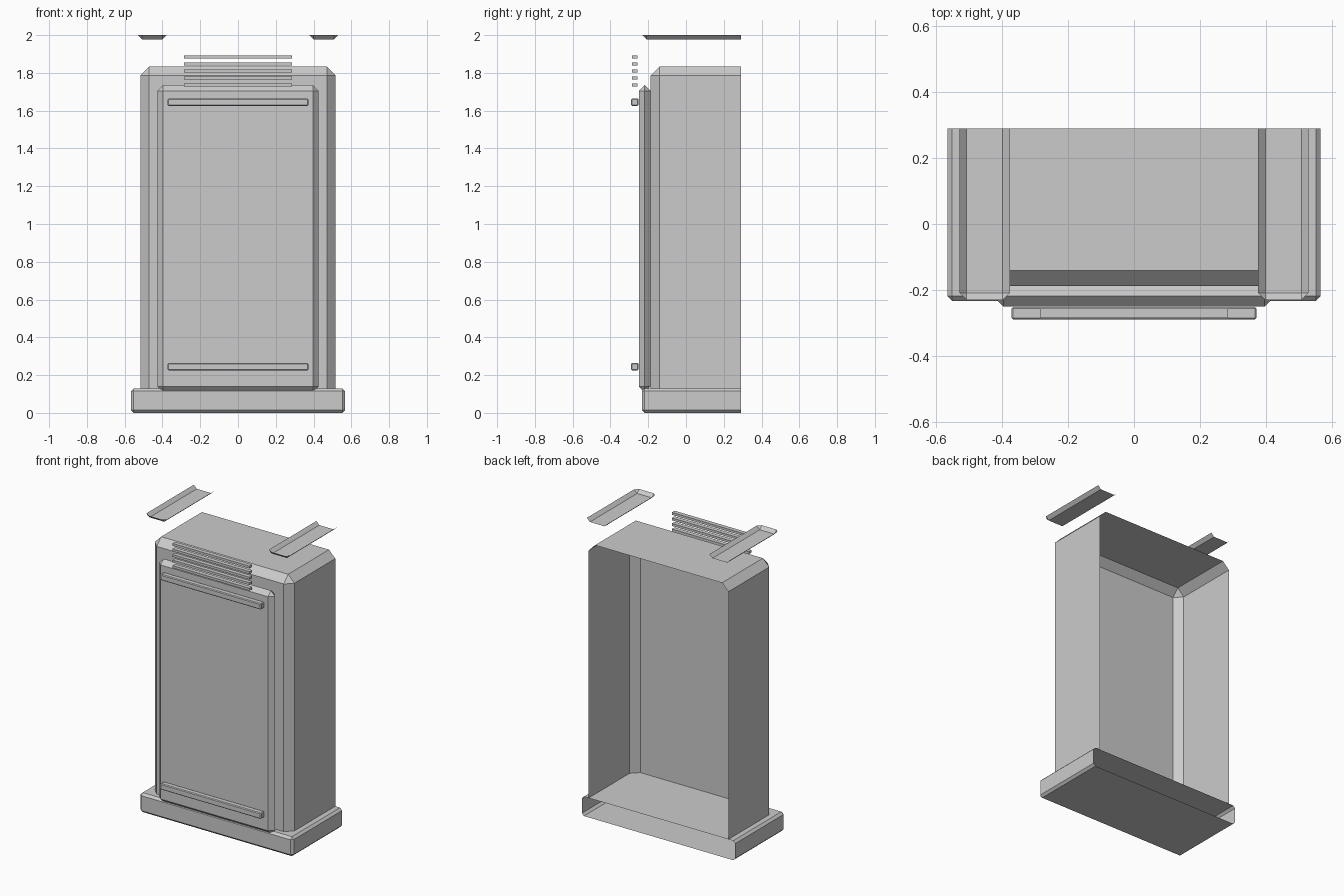
import bpy, bmesh

if "Cube" in bpy.data.objects:
    bpy.data.objects.remove(bpy.data.objects["Cube"])

grey = bpy.data.materials.new("light grey")
grey.diffuse_color = (0.6, 0.6, 0.6, 1)
grey.use_nodes = True
grey.node_tree.nodes["Principled BSDF"].inputs["Base Color"].default_value = grey.diffuse_color

BACK = 0.29  # open rear plane


def bevelled_box(name, x, y, z, bevel, cuts=()):
    """Chamfered box; each cut (point, normal) removes the side the normal faces."""
    bm = bmesh.new()
    bmesh.ops.create_cube(bm, size=1)
    for v in bm.verts:
        for i, (lo, hi) in enumerate((x, y, z)):
            v.co[i] = hi if v.co[i] > 0 else lo
    if bevel:
        bmesh.ops.bevel(bm, geom=bm.edges[:], offset=bevel, segments=1,
                        affect='EDGES', profile=0.5)
    for point, normal in cuts:
        bmesh.ops.bisect_plane(bm, geom=bm.verts[:] + bm.edges[:] + bm.faces[:],
                               plane_co=point, plane_no=normal, clear_outer=True)
    mesh = bpy.data.meshes.new(name)
    bm.to_mesh(mesh)
    bm.free()
    mesh.materials.append(grey)
    obj = bpy.data.objects.new(name, mesh)
    bpy.context.collection.objects.link(obj)
    return obj


open_back = ((0, BACK, 0), (0, 1, 0))

# Plinth and cabinet shell, both open at the rear
bevelled_box("base", (-0.567, 0.567), (-0.234, 0.6), (0, 0.13), 0.015, [open_back])
bevelled_box("cabinet", (-0.517, 0.517), (-0.188, 0.6), (-0.3, 1.833), 0.047,
             [open_back, ((0, 0, 0.13), (0, 0, -1))])

# Door slab with its chamfers meeting halfway through the thickness
bevelled_box("door", (-0.427, 0.427), (-0.25, -0.1885), (0.11, 1.735), 0.03)

# Horizontal trim bars at the top and bottom of the door
for name, z in (("lower_bar", 0.245), ("upper_bar", 1.645)):
    bevelled_box(name, (-0.372, 0.372), (-0.29, -0.252), (z - 0.02, z + 0.02), 0.005)

# Stack of vent slats
for i in range(5):
    z = 1.737 + i * 0.037
    bevelled_box(f"vent_slat_{i + 1}", (-0.285, 0.285), (-0.286, -0.257),
                 (z - 0.008, z + 0.008), 0)

# Shallow top trays, open above and at the rear
for side, x in (("left", (-0.53, -0.377)), ("right", (0.377, 0.53))):
    bevelled_box(f"{side}_tray", x, (-0.231, 0.6), (1.978, 2.3), 0.022,
                 [open_back, ((0, 0, 1.9999), (0, 0, 1))])
